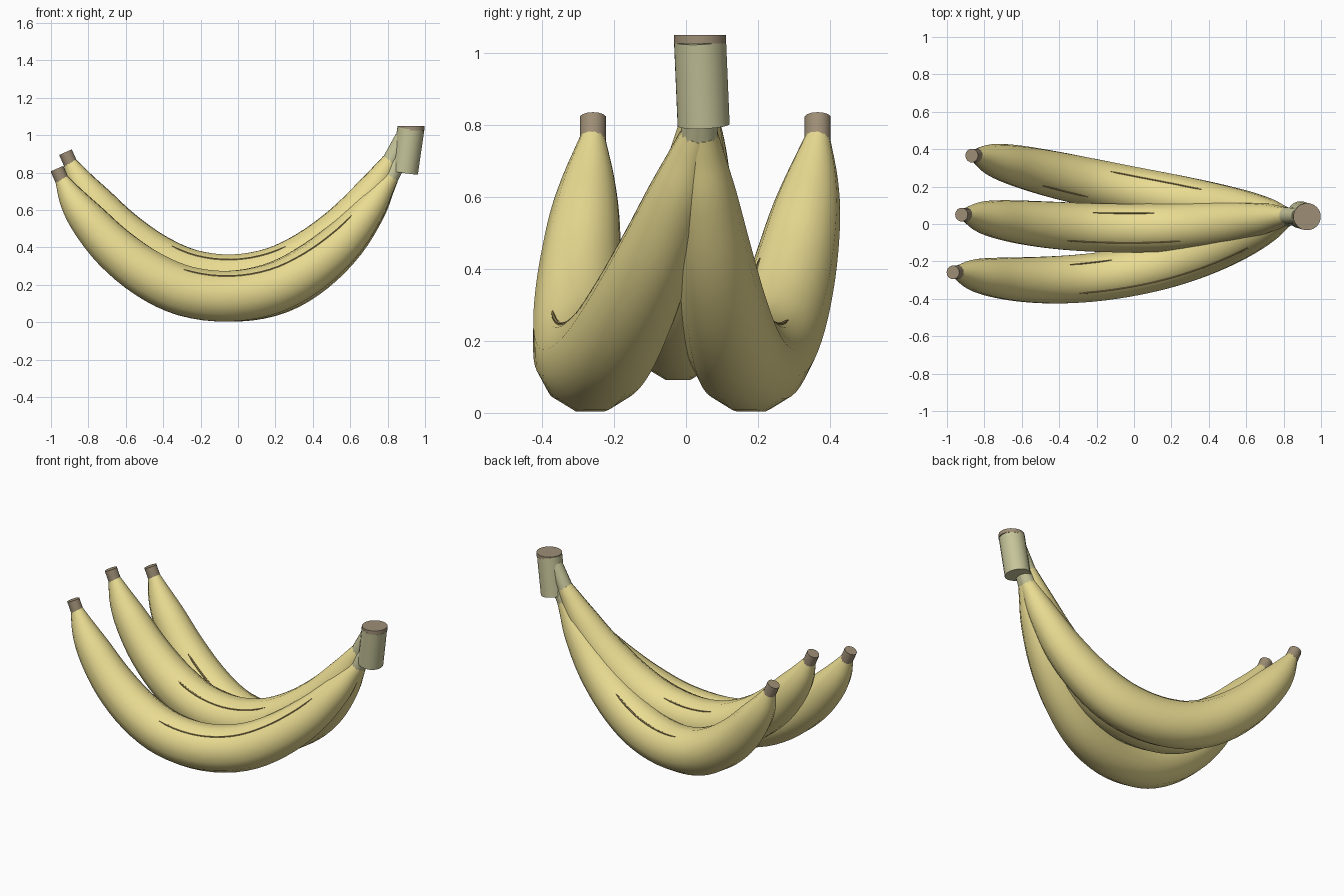
import bpy, bmesh, math
from mathutils import Vector

if "Cube" in bpy.data.objects:
    bpy.data.objects.remove(bpy.data.objects["Cube"])

Z = Vector((0, 0, 1))


def material(name, rgb):
    m = bpy.data.materials.new(name)
    m.diffuse_color = (*rgb, 1)
    m.use_nodes = True
    m.node_tree.nodes["Principled BSDF"].inputs["Base Color"].default_value = m.diffuse_color
    return m


YELLOW = material("yellow_peel", (0.83, 0.72, 0.29))
GREEN = material("green_stem", (0.56, 0.55, 0.32))
BROWN = material("brown_end", (0.34, 0.27, 0.18))
DARK = material("dark_ridge", (0.30, 0.23, 0.09))


def frames(points):
    """Tangent-aligned side and up vectors for each path point."""
    result = []
    for i, p in enumerate(points):
        t = (points[min(i + 1, len(points) - 1)] - points[max(i - 1, 0)]).normalized()
        side = t.cross(Z)
        side = side.normalized() if side.length > 1e-4 else Vector((0, -1, 0))
        result.append((p, side, side.cross(t)))
    return result


def sweep(name, points, radii, sides, mat, width=1.0):
    """Closed round tube along a path with varying radius."""
    bm = bmesh.new()
    rings = []
    for (p, s, u), r in zip(frames(points), radii):
        angles = [2 * math.pi * (k + 0.5) / sides for k in range(sides)]
        rings.append([bm.verts.new(p + r * (width * math.cos(a) * s + math.sin(a) * u)) for a in angles])
    for a, b in zip(rings, rings[1:]):
        for k in range(sides):
            n = (k + 1) % sides
            bm.faces.new((a[k], a[n], b[n], b[k]))
    bm.faces.new(rings[0])
    bm.faces.new(rings[-1])
    bmesh.ops.recalc_face_normals(bm, faces=bm.faces)
    mesh = bpy.data.meshes.new(name)
    bm.to_mesh(mesh)
    bm.free()
    mesh.materials.append(mat)
    ob = bpy.data.objects.new(name, mesh)
    bpy.context.collection.objects.link(ob)
    bpy.ops.object.select_all(action='DESELECT')
    ob.select_set(True)
    bpy.context.view_layer.objects.active = ob
    bpy.ops.object.shade_smooth_by_angle(angle=math.radians(50))
    return ob


def smooth_path(keys, steps):
    """Catmull-Rom interpolation of (x, z, radius) keys."""
    keys = [Vector(k) for k in keys]
    pts = [2 * keys[0] - keys[1]] + keys + [2 * keys[-1] - keys[-2]]
    out = []
    for i in range(1, len(pts) - 2):
        a, b, c, d = pts[i - 1:i + 3]
        for j in range(steps):
            t = j / steps
            out.append(0.5 * (2 * b + (c - a) * t + (2 * a - 5 * b + 4 * c - d) * t * t
                              + (3 * b - a - 3 * c + d) * t ** 3))
    return out + [keys[-1]]


# Shared side profile of a banana: x, z, radius
PROFILE = smooth_path([
    (-0.943, 0.765, 0.037), (-0.882, 0.655, 0.075), (-0.80, 0.545, 0.102),
    (-0.66, 0.393, 0.122), (-0.48, 0.256, 0.134), (-0.28, 0.166, 0.139),
    (-0.05, 0.139, 0.140), (0.18, 0.180, 0.138), (0.38, 0.284, 0.129),
    (0.56, 0.434, 0.112), (0.70, 0.602, 0.086), (0.775, 0.715, 0.060),
    (0.815, 0.775, 0.046)], 4)

# name, x scale about the stem, lift, sideways quadratic, ridge x ranges (front, back)
BANANAS = [
    ("front", 1.0, 0.0, (0.195, 0.19, -0.253), ((-0.37, 0.64), (-0.40, -0.06))),
    ("middle", 0.974, 0.088, (0.095, 0.005, -0.022), ((-0.44, 0.34), (-0.28, 0.18))),
    ("back", 0.943, 0.0, (0.04, -0.193, 0.175), ((-0.54, -0.25), (-0.17, 0.42))),
]

for name, scale, lift, (a, b, c), ridges in BANANAS:
    path, radii = [], []
    for x, z, r in PROFILE:
        x = 0.815 + (x - 0.815) * scale
        path.append(Vector((x, a * x * x + b * x + c, z + lift)))
        radii.append(r)
    sweep(name + "_banana", path, radii, 12, YELLOW, 0.96)

    # Brown blossom end
    tip = path[0] + Vector((0.004, 0, -0.01))
    sweep(name + "_banana_tip", [tip, tip + Vector((-0.029, 0, 0.066))], [0.037, 0.037], 14, BROWN)

    # Green neck running into the stem
    neck_end = Vector((0.88, 0.045, 0.90 + lift))
    sweep(name + "_banana_neck", [path[-1] - (path[-1] - path[-2]) * 0.5, neck_end],
          [0.045, 0.042], 12, GREEN)

    # Thin dark ridges on both upper shoulders
    for (lo, hi), angle, label in zip(ridges, (52, 128), ("front", "back")):
        ca, sa = math.cos(math.radians(angle)), math.sin(math.radians(angle))
        line = [p + 0.965 * r * (0.96 * ca * s + sa * u)
                for (p, s, u), r in zip(frames(path), radii) if lo <= p.x <= hi]
        sizes = [0.006] * len(line)
        sizes[0] = sizes[-1] = 0.003
        sweep(f"{name}_banana_{label}_ridge", line, sizes, 6, DARK)

# Common stem and its cut top
sweep("stem", [Vector((0.89, 0.049, 0.80)), Vector((0.924, 0.039, 1.034))], [0.073, 0.073], 20, GREEN)
sweep("stem_cap", [Vector((0.926, 0.039, 1.026)), Vector((0.926, 0.039, 1.05))], [0.073, 0.073], 20, BROWN)
